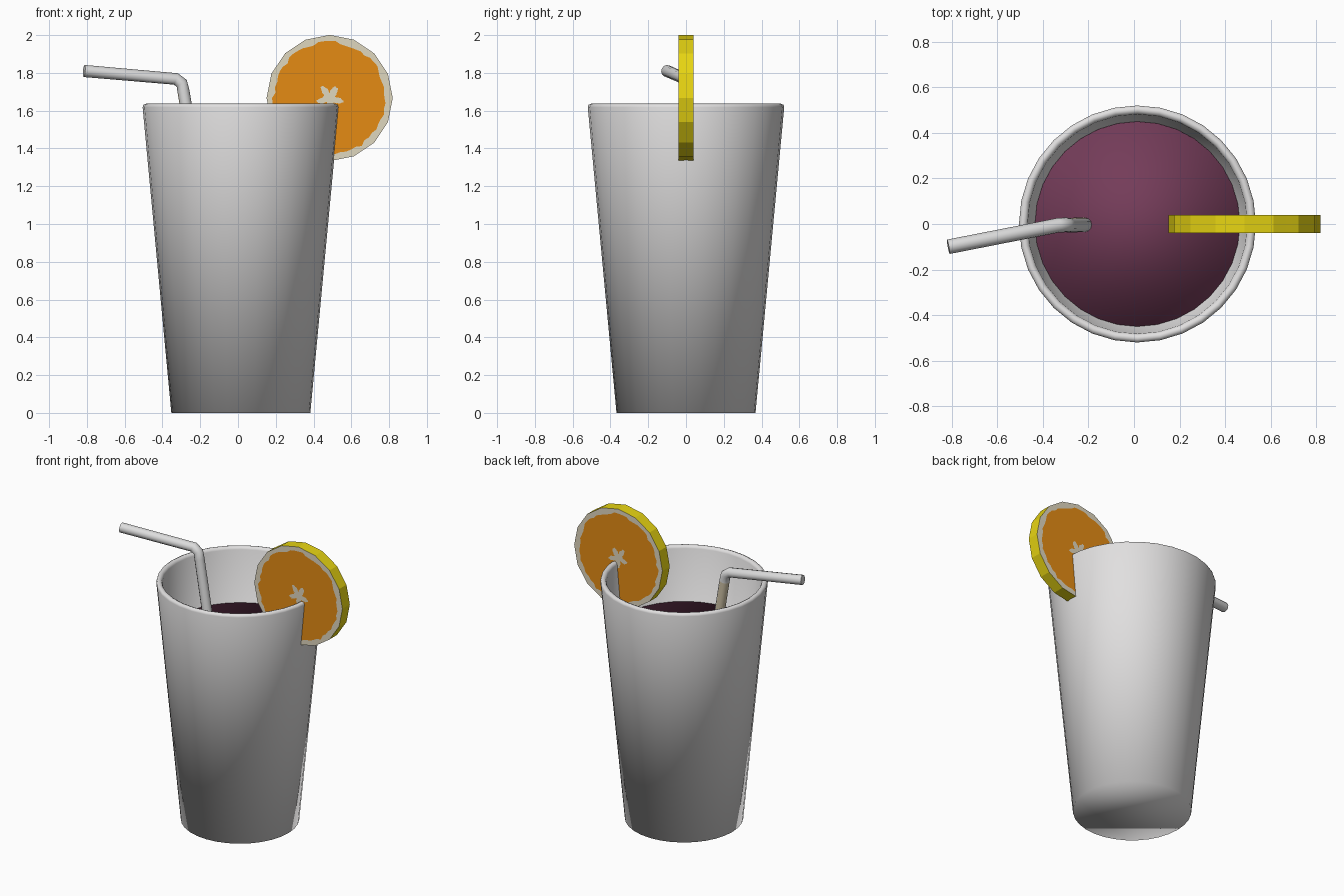
import bpy, bmesh, math, random
from mathutils import Vector

if "Cube" in bpy.data.objects:
    bpy.data.objects.remove(bpy.data.objects["Cube"])

random.seed(4)


def material(name, rgb):
    m = bpy.data.materials.new(name)
    m.diffuse_color = (*rgb, 1)
    m.use_nodes = True
    m.node_tree.nodes["Principled BSDF"].inputs["Base Color"].default_value = m.diffuse_color
    return m


GLASS = material("pale_glass", (0.75, 0.74, 0.74))
LIQUID = material("purple_juice", (0.175, 0.045, 0.10))
STRAW = material("straw_white", (0.72, 0.72, 0.72))
TAN = material("straw_tan", (0.62, 0.54, 0.38))
RIND = material("yellow_rind", (0.80, 0.66, 0.006))
PITH = material("cream_pith", (0.74, 0.68, 0.52))
FLESH = material("orange_flesh", (0.78, 0.26, 0.007))


def finish(bm, name, mats, smooth=True):
    bmesh.ops.recalc_face_normals(bm, faces=bm.faces)
    me = bpy.data.meshes.new(name)
    for f in bm.faces:
        f.smooth = smooth
    bm.to_mesh(me)
    bm.free()
    for m in mats:
        me.materials.append(m)
    ob = bpy.data.objects.new(name, me)
    bpy.context.collection.objects.link(ob)
    return ob


def bridge(bm, a, b):
    n = len(a)
    return [bm.faces.new((a[i], a[(i + 1) % n], b[(i + 1) % n], b[i])) for i in range(n)]


def lathe(name, profile, mat, cx, n=32):
    """Closed solid of revolution; both profile ends are capped."""
    bm = bmesh.new()
    rings = [[bm.verts.new((cx + r * math.cos(2 * math.pi * i / n),
                            r * math.sin(2 * math.pi * i / n), z)) for i in range(n)]
             for r, z in profile]
    for a, b in zip(rings, rings[1:]):
        bridge(bm, a, b)
    bm.faces.new(rings[0])
    bm.faces.new(rings[-1])
    return finish(bm, name, [mat])


# Glass: tapered outside, rounded rim, inner wall and floor
CX = 0.015
lathe("glass", [(0.368, 0), (0.52, 1.618), (0.516, 1.631), (0.502, 1.637),
                (0.488, 1.631), (0.482, 1.618), (0.345, 0.08)], GLASS, CX)

# Drink filling the glass
lathe("drink", [(0.342, 0.09), (0.45, 1.27)], LIQUID, CX)

# Bent straw: one ring per path point
path = [Vector(p) for p in ((-0.03, 0, 0.12), (-0.288, -0.005, 1.70),
                            (-0.298, -0.004, 1.745), (-0.33, -0.005, 1.768), (-0.815, -0.1, 1.81))]
bm = bmesh.new()
rings = []
N = 12
for i, p in enumerate(path):
    t = Vector()
    if i:
        t += (p - path[i - 1]).normalized()
    if i < len(path) - 1:
        t += (path[i + 1] - p).normalized()
    t.normalize()
    u = Vector((0, 1, 0))
    u = (u - t * u.dot(t)).normalized()
    v = t.cross(u)
    rings.append([bm.verts.new(p + 0.032 * (u * math.cos(2 * math.pi * k / N)
                                            + v * math.sin(2 * math.pi * k / N)))
                  for k in range(N)])
for i, (a, b) in enumerate(zip(rings, rings[1:])):
    for f in bridge(bm, a, b):
        f.normal_update()
        out = f.calc_center_median() - (path[i] + path[i + 1]) / 2
        # tan side of the lower stem, facing back left
        if i == 0 and out.y - out.x > 0.02:
            f.material_index = 1
bm.faces.new(rings[0])
bm.faces.new(rings[-1])
straw = finish(bm, "straw", [STRAW, TAN])
bpy.context.view_layer.objects.active = straw
straw.select_set(True)
bpy.ops.object.shade_smooth_by_angle(angle=math.radians(50))

# Citrus slice: 16-sided disc with ragged colour rings cut into both faces
SX, SZ, R, SIDES, SUB = 0.485, 1.667, 0.334, 16, 4
n = SIDES * SUB
flesh_r = [0.296 + random.uniform(-0.010, 0.010) for _ in range(n)]
core_r = [0.052 + 0.02 * math.sin(5 * 2 * math.pi * i / n + math.pi) + random.uniform(-0.008, 0.008)
          for i in range(n)]
half = math.pi / SIDES
outer_r = [R * math.cos(half) / math.cos((i % SUB) * 2 * half / SUB - half) for i in range(n)]
bm = bmesh.new()
edges = []
for y in (-0.04, 0.04):
    sets = []
    for radii in (outer_r, flesh_r, core_r):
        sets.append([bm.verts.new((SX + r * math.cos(2 * math.pi * i / n), y,
                                   SZ + r * math.sin(2 * math.pi * i / n)))
                     for i, r in enumerate(radii)])
    for f in bridge(bm, sets[0], sets[1]):
        f.material_index = 1
    for f in bridge(bm, sets[1], sets[2]):
        f.material_index = 2
    centre = bm.verts.new((SX, y, SZ))
    for i in range(n):
        bm.faces.new((sets[2][i], sets[2][(i + 1) % n], centre)).material_index = 1
    edges.append(sets[0])
bridge(bm, *edges)
finish(bm, "citrus_slice", [RIND, PITH, FLESH], smooth=False)
